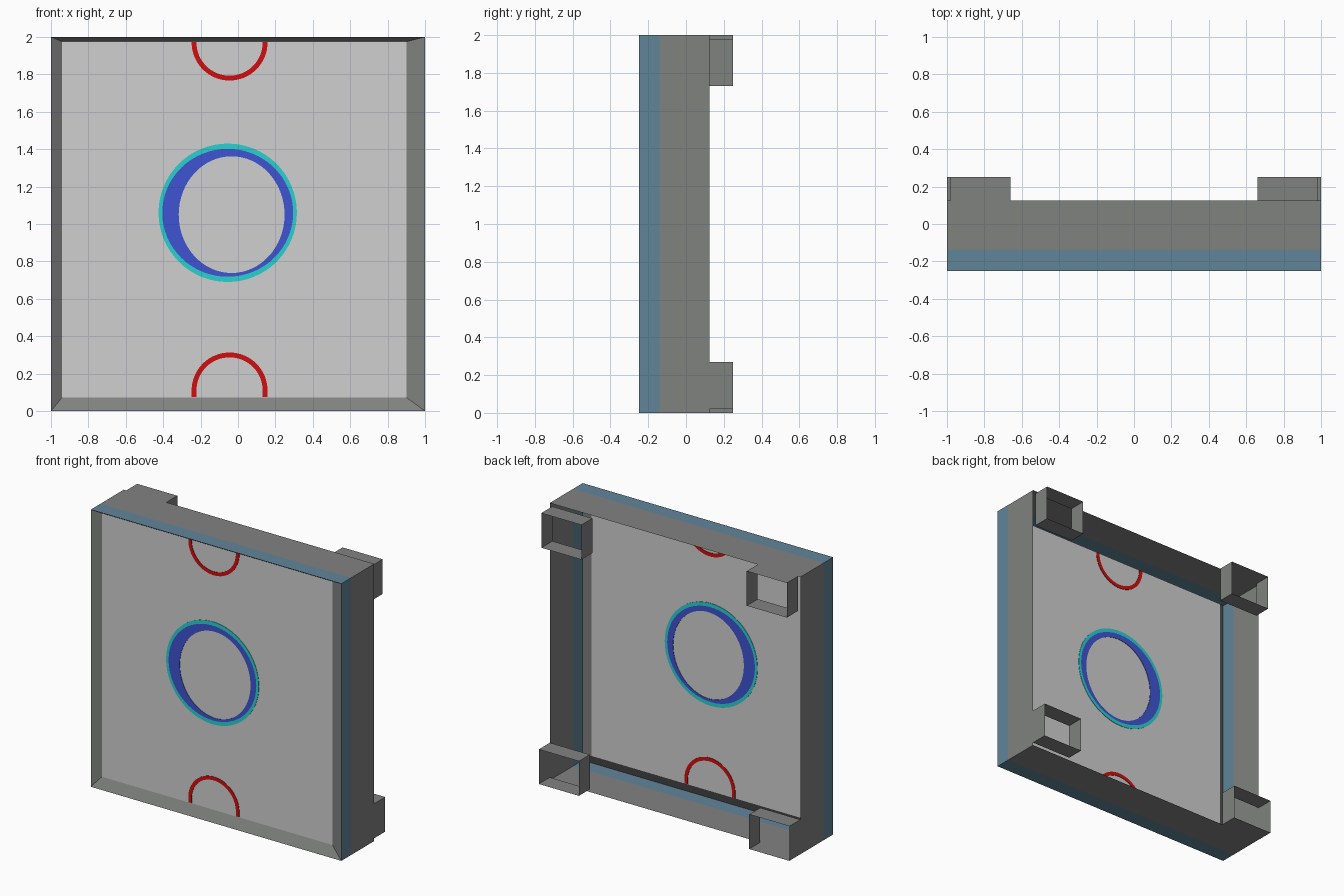
import bpy
import math

if "Cube" in bpy.data.objects:
    bpy.data.objects.remove(bpy.data.objects["Cube"])


def srgb(r, g, b):
    def lin(c):
        c /= 255
        return c / 12.92 if c <= 0.04045 else ((c + 0.055) / 1.055) ** 2.4
    return (lin(r), lin(g), lin(b), 1)


def material(name, rgb):
    m = bpy.data.materials.new(name)
    m.diffuse_color = srgb(*rgb)
    m.use_nodes = True
    m.node_tree.nodes["Principled BSDF"].inputs["Base Color"].default_value = m.diffuse_color
    return m


GREY = material("frame grey", (128, 130, 128))
STEEL = material("steel blue", (97, 133, 153))
PANEL = material("panel light grey", (208, 208, 208))
BLUE = material("ring blue", (63, 84, 210))
CYAN = material("ring cyan", (44, 208, 208))
RED = material("arc red", (208, 14, 14))


def make(name, verts, faces, *mats):
    me = bpy.data.meshes.new(name)
    me.from_pydata(verts, [], faces)
    ob = bpy.data.objects.new(name, me)
    bpy.context.collection.objects.link(ob)
    for m in mats:
        me.materials.append(m)
    return ob


def rect(x0, x1, z0, z1, y):
    return [(x0, y, z0), (x1, y, z0), (x1, y, z1), (x0, y, z1)]


def sheet_tube(name, loops, *mats):
    """Join successive four-cornered loops with thin sheet walls."""
    verts = [v for loop in loops for v in loop]
    faces = [(4 * k + i, 4 * k + (i + 1) % 4, 4 * k + 4 + (i + 1) % 4, 4 * k + 4 + i)
             for k in range(len(loops) - 1) for i in range(4)]
    return make(name, verts, faces, *mats)


# Outer frame walls, open at the back, with a steel blue band at the front
frame = sheet_tube("frame_walls", [rect(-1, 1, 0, 2, y) for y in (-0.25, -0.14, 0.125)], GREY, STEEL)
for f in frame.data.polygons:
    f.material_index = 1 if f.center.y < -0.14 else 0

# Sloping bezel from the front edge in to the recessed panel
PY = -0.21
inner = (-0.94, 0.90, 0.073, 1.975)
sheet_tube("bezel", [rect(*inner, PY), rect(-1, 1, 0, 2, -0.25)], GREY)
make("panel", rect(*inner, PY), [(0, 1, 2, 3)], PANEL)

# Hollow corner sockets on the back: x range, z range
SOCKETS = {
    "upper_right_socket": (0.66, 0.98, 1.73, 1.98),
    "upper_left_socket": (-0.98, -0.66, 1.75, 2.00),
    "lower_right_socket": (0.68, 1.00, 0.02, 0.27),
    "lower_left_socket": (-1.00, -0.68, 0.00, 0.25),
}
for name, box in SOCKETS.items():
    sheet_tube(name, [rect(*box, 0.125), rect(*box, 0.25)], GREY)


def band(name, outer, inside, mat, closed):
    """Thin plate between two outlines, showing on both sides of the panel."""
    n, t = len(outer), 0.003
    verts = [(x, PY + y, z) for y in (-t, t) for line in (outer, inside) for x, z in line]
    faces = []
    for i in range(n if closed else n - 1):
        j = (i + 1) % n
        a, b, c, d = ((k * n + i, k * n + j) for k in range(4))
        faces += [(a[0], a[1], b[1], b[0]), (c[0], d[0], d[1], c[1]),
                  (a[0], c[0], c[1], a[1]), (b[0], b[1], d[1], d[0])]
    if not closed:
        faces += [(0, n, 3 * n, 2 * n), (n - 1, 3 * n - 1, 4 * n - 1, 2 * n - 1)]
    return make(name, verts, faces, mat)


def ellipse(cx, cz, rx, rz, n=64):
    return [(cx + rx * math.cos(2 * math.pi * i / n), cz + rz * math.sin(2 * math.pi * i / n))
            for i in range(n)]


# Centre ring: thin cyan rim around an uneven blue band
rim = ellipse(-0.055, 1.06, 0.35, 0.342)
band("cyan_ring", ellipse(-0.055, 1.06, 0.37, 0.37), rim, CYAN, True)
band("blue_ring", rim, ellipse(-0.034, 1.05, 0.283, 0.312), BLUE, True)


def arch(r, cz, end, sign, n=32):
    pts = [(-0.045 + r * math.cos(math.pi * i / n), cz + sign * r * math.sin(math.pi * i / n))
           for i in range(n + 1)]
    return [(pts[0][0], end)] + pts + [(pts[-1][0], end)]


# Red half circles at the bottom and top edges of the panel
for name, cz, end, sign in (("lower_arc", 0.11, 0.076, 1), ("upper_arc", 1.97, 1.974, -1)):
    band(name, arch(0.203, cz, end, sign), arch(0.177, cz, end, sign), RED, False)
